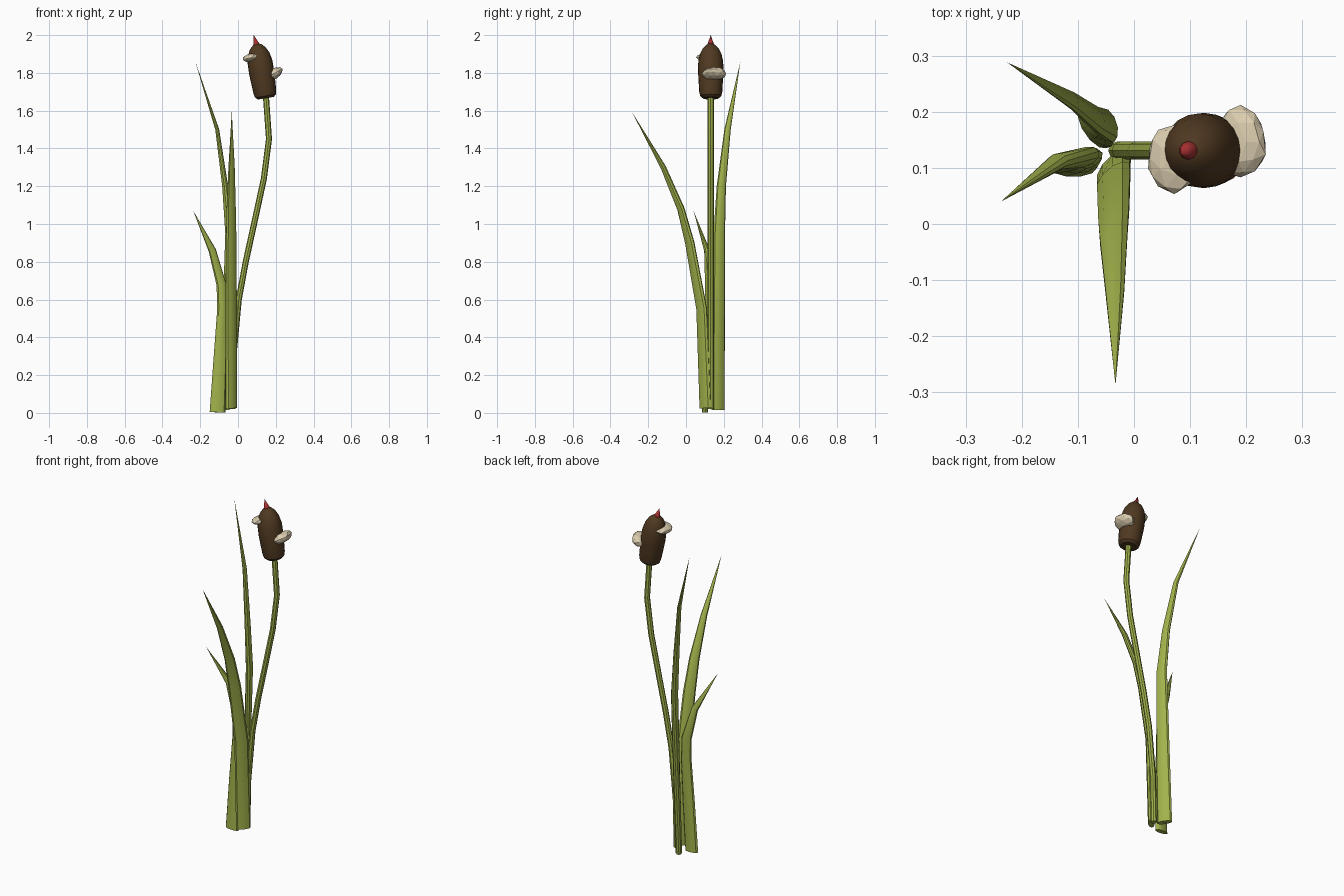
import bpy, bmesh, math, random
from mathutils import Vector, Matrix

if "Cube" in bpy.data.objects:
    bpy.data.objects.remove(bpy.data.objects["Cube"])

random.seed(4)

def material(name, col):
    m = bpy.data.materials.new(name)
    m.diffuse_color = (*col, 1)
    m.use_nodes = True
    m.node_tree.nodes["Principled BSDF"].inputs["Base Color"].default_value = m.diffuse_color
    return m

GREEN = material("leaf_green", (0.36, 0.45, 0.072))
BROWN = material("seed_brown", (0.08, 0.041, 0.015))
RED = material("spike_red", (0.38, 0.03, 0.03))
FLUFF = material("fluff_cream", (0.70, 0.60, 0.42))

def finish(bm, name, mat, smooth=True):
    bmesh.ops.recalc_face_normals(bm, faces=bm.faces)
    me = bpy.data.meshes.new(name)
    bm.to_mesh(me)
    bm.free()
    ob = bpy.data.objects.new(name, me)
    bpy.context.collection.objects.link(ob)
    me.materials.append(mat)
    if smooth:
        bpy.ops.object.select_all(action='DESELECT')
        ob.select_set(True)
        bpy.context.view_layer.objects.active = ob
        bpy.ops.object.shade_smooth_by_angle(angle=math.radians(35))
    return ob

def sweep(name, mat, stations, sides=10):
    """Stations: x, y, z, half width, half thickness, width direction in degrees.
    A station with zero width becomes a point."""
    bm = bmesh.new()
    pts = [Vector(s[:3]) for s in stations]
    rings = []
    for i, (x, y, z, a, b, ang) in enumerate(stations):
        if a == 0:
            rings.append([bm.verts.new(pts[i])])
            continue
        t = (pts[min(i + 1, len(pts) - 1)] - pts[max(i - 1, 0)]).normalized()
        w = Vector((math.cos(math.radians(ang)), math.sin(math.radians(ang)), 0))
        w = (w - t * w.dot(t)).normalized()
        n = t.cross(w)
        rings.append([bm.verts.new(pts[i] + w * a * math.cos(k * math.tau / sides)
                                   + n * b * math.sin(k * math.tau / sides))
                      for k in range(sides)])
    for r0, r1 in zip(rings, rings[1:]):
        for k in range(sides):
            j = (k + 1) % sides
            if len(r1) == 1:
                bm.faces.new((r0[k], r0[j], r1[0]))
            else:
                bm.faces.new((r0[k], r0[j], r1[j], r1[k]))
    for r in (rings[0], rings[-1]):
        if len(r) > 1:
            bm.faces.new(r)
    return finish(bm, name, mat)

# Leaves: flat oval at the base, tapering to a point
sweep("front_leaf", GREEN, [
    (-.036, .102, .025, .040, .018, 45), (-.036, .083, .55, .038, .018, 42),
    (-.036, .020, .90, .034, .017, 38), (-.036, -.027, 1.08, .028, .016, 32),
    (-.034, -.120, 1.30, .018, .014, 25), (-.033, -.287, 1.595, 0, 0, 0)])
sweep("back_leaf", GREEN, [
    (-.072, .170, .016, .042, .018, 125), (-.058, .172, .50, .038, .018, 118),
    (-.048, .176, .95, .032, .018, 108), (-.068, .187, 1.20, .025, .015, 103),
    (-.110, .220, 1.50, .017, .010, 100), (-.226, .288, 1.86, 0, 0, 0)])
sweep("left_leaf", GREEN, [
    (-.108, .100, .003, .042, .016, 0), (-.094, .107, .30, .035, .016, 10),
    (-.083, .116, .55, .029, .017, 22), (-.088, .119, .68, .028, .017, 22),
    (-.136, .111, .86, .020, .015, 10), (-.237, .040, 1.07, 0, 0, 0)])

# Stem
sweep("stem", GREEN, [(x, .131, z, .016, .016, 90) for x, z in (
    (-.030, .02), (-.024, .30), (.004, .60), (.041, .80), (.085, 1.0),
    (.137, 1.24), (.164, 1.45), (.147, 1.69))], 8)

# Seed head: straight tilted axis with a lathe profile
def axis_x(z):
    return .148 - (z - 1.665) * .165
sweep("seed_head", BROWN, [(axis_x(z), .131, z, r, r, 90) for z, r in (
    (1.666, .042), (1.678, .056), (1.70, .061), (1.80, .067), (1.86, .066),
    (1.90, .057), (1.93, .042), (1.948, .024), (1.956, .008))], 20)

# Red spike on top of the head
sweep("top_spike", RED, [(.102, .131, 1.935, .018, .018, 90), (.096, .131, 1.955, .016, .016, 90),
                         (.083, .131, 2.0, 0, 0, 0)], 10)

# Fluff tufts: flattened, slightly uneven low-poly balls
def tuft(name, loc, size, tilt):
    bm = bmesh.new()
    bmesh.ops.create_icosphere(bm, subdivisions=2, radius=1)
    for v in bm.verts:
        v.co *= random.uniform(.93, 1.06)
    bm.transform(Matrix.Translation(loc) @ Matrix.Rotation(math.radians(-tilt), 4, 'Y')
                 @ Matrix.Diagonal((*size, 1)))
    finish(bm, name, FLUFF, smooth=False)

tuft("left_fluff", (.072, .118, 1.881), (.050, .062, .022), 12)
tuft("right_fluff", (.190, .146, 1.796), (.052, .067, .029), 30)
